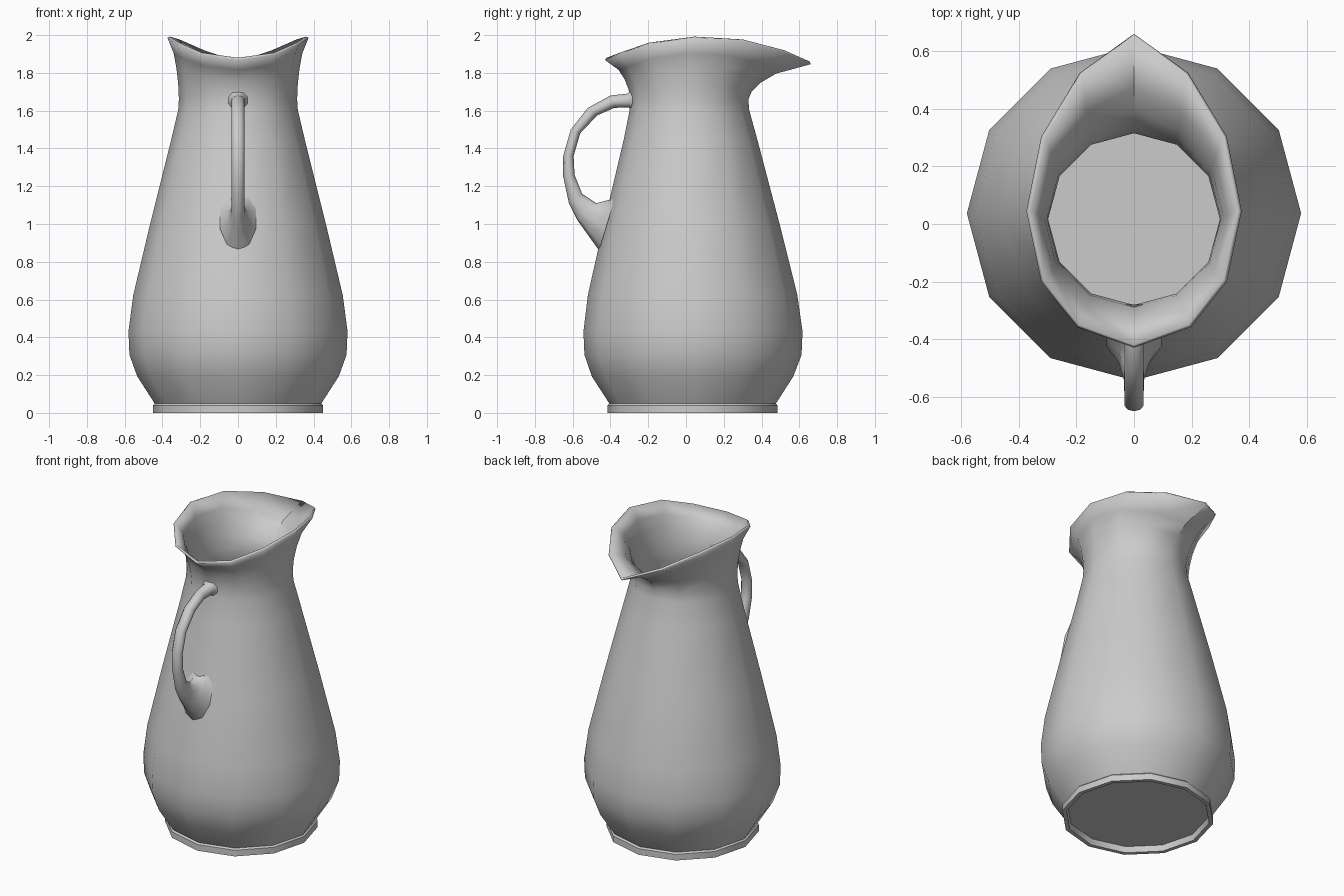
import bpy, bmesh, math
from mathutils import Vector

cube = bpy.data.objects.get("Cube")
if cube:
    bpy.data.objects.remove(cube)

SIDES = 12

grey = bpy.data.materials.new("plain grey")
grey.use_nodes = True
grey.diffuse_color = (0.6, 0.6, 0.6, 1)
grey.node_tree.nodes["Principled BSDF"].inputs["Base Color"].default_value = (0.6, 0.6, 0.6, 1)


def loft(name, rings, cap_start=False, cap_end=False, closed=False, angle=40):
    """Skin a list of equal-length rings of points with quads."""
    bm = bmesh.new()
    loops = [[bm.verts.new(p) for p in ring] for ring in rings]
    n = len(loops[0])
    pairs = list(zip(loops, loops[1:]))
    if closed:
        pairs.append((loops[-1], loops[0]))
    for a, b in pairs:
        for i in range(n):
            j = (i + 1) % n
            bm.faces.new((a[i], a[j], b[j], b[i]))
    if cap_start:
        bm.faces.new(loops[0][::-1])
    if cap_end:
        bm.faces.new(loops[-1])
    bmesh.ops.recalc_face_normals(bm, faces=bm.faces)
    mesh = bpy.data.meshes.new(name)
    bm.to_mesh(mesh)
    bm.free()
    obj = bpy.data.objects.new(name, mesh)
    bpy.context.collection.objects.link(obj)
    mesh.materials.append(grey)
    bpy.ops.object.select_all(action='DESELECT')
    obj.select_set(True)
    bpy.context.view_layer.objects.active = obj
    bpy.ops.object.shade_smooth_by_angle(angle=math.radians(angle))
    return obj


def circle(z, r, cy):
    turns = [2 * math.pi * i / SIDES for i in range(SIDES)]
    return [Vector((r * math.cos(a), cy + r * math.sin(a), z)) for a in turns]


# Body: height, radius and centre offset of each ring up to the neck
body_profile = [(0.05, 0.425, 0.035), (0.2, 0.52, 0.035), (0.31, 0.56, 0.037),
                (0.43, 0.565, 0.037), (0.62, 0.54, 0.035), (1.0, 0.45, 0.03),
                (1.44, 0.34, 0.024), (1.6, 0.302, 0.018), (1.66, 0.298, 0.017)]
rings = [circle(*row) for row in body_profile]

# Rim: right half from the spout tip round to the handle side, then mirrored
half_rim = [(0, 0.655, 1.86), (0.18, 0.52, 1.92), (0.31, 0.3, 1.977),
            (0.36, 0.045, 1.992), (0.31, -0.195, 1.96), (0.19, -0.35, 1.907),
            (0, -0.42, 1.88)]
rim = []
for i in range(SIDES):
    k = (3 - i) % SIDES
    x, y, z = half_rim[min(k, SIDES - k)]
    rim.append(Vector((x if k <= 6 else -x, y, z)))

# Flared neck: rise first, then spread out to the rim
neck = rings[-1]
for rise, spread in ((0.25, 0.06), (0.5, 0.21), (0.75, 0.46), (1, 1)):
    rings.append([Vector((p.x + (q.x - p.x) * spread,
                          p.y + (q.y - p.y) * spread,
                          p.z + (q.z - p.z) * rise)) for p, q in zip(neck, rim)])
body = loft("jug_body", rings, cap_start=True)
wall = body.modifiers.new("wall", 'SOLIDIFY')
wall.thickness = 0.015
wall.offset = -1

# Foot ring with a recess underneath
loft("foot_ring", [circle(z, r, 0.035) for r, z in
                   ((0.435, 0.055), (0.45, 0.04), (0.45, 0.0), (0.425, 0.0), (0.415, 0.055))],
     closed=True)

# Handle: outer point, inner point (y, z) and half width of each section
sections = [(-0.28, 1.72, -0.28, 1.59, 0.055), (-0.31, 1.69, -0.3, 1.617, 0.038),
            (-0.4, 1.68, -0.38, 1.615, 0.035), (-0.52, 1.615, -0.47, 1.575, 0.035),
            (-0.61, 1.5, -0.56, 1.48, 0.035), (-0.65, 1.36, -0.595, 1.36, 0.035),
            (-0.65, 1.25, -0.59, 1.26, 0.035), (-0.62, 1.11, -0.55, 1.16, 0.035),
            (-0.575, 1.02, -0.475, 1.11, 0.037), (-0.525, 0.95, -0.4, 1.13, 0.055),
            (-0.46, 0.86, -0.36, 1.19, 0.1)]
handle_rings = []
for oy, oz, iy, iz, w in sections:
    outer, inner = Vector((0, oy, oz)), Vector((0, iy, iz))
    mid, arm = (outer + inner) / 2, (outer - inner) / 2
    handle_rings.append([mid + arm * math.cos(a) + Vector((w * math.sin(a), 0, 0))
                         for a in (math.pi * i / 5 for i in range(10))])
loft("handle", handle_rings, cap_start=True, cap_end=True, angle=60)
